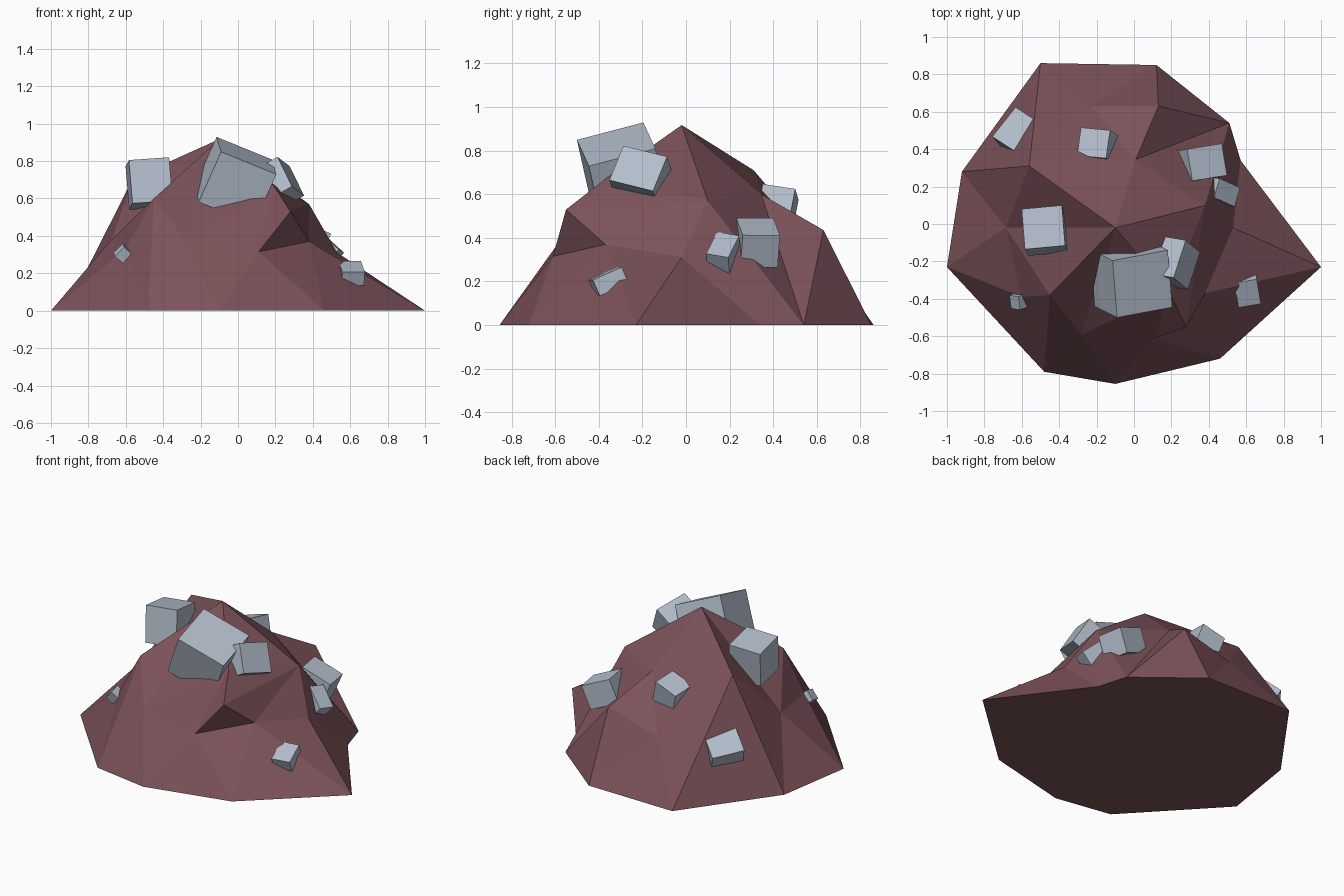
import bpy, bmesh
from mathutils import Vector
from mathutils.geometry import delaunay_2d_cdt

if "Cube" in bpy.data.objects:
    bpy.data.objects.remove(bpy.data.objects["Cube"])


def material(name, rgb):
    m = bpy.data.materials.new(name)
    m.diffuse_color = (*rgb, 1)
    m.use_nodes = True
    m.node_tree.nodes["Principled BSDF"].inputs["Base Color"].default_value = m.diffuse_color
    return m


def finish(bm, name, mat):
    bmesh.ops.recalc_face_normals(bm, faces=bm.faces[:])
    me = bpy.data.meshes.new(name)
    bm.to_mesh(me)
    bm.free()
    me.materials.append(mat)
    ob = bpy.data.objects.new(name, me)
    bpy.context.collection.objects.link(ob)


rock = material("rock", (0.2, 0.085, 0.1))
ore = material("ore", (0.45, 0.51, 0.6))

# mound: base outline (counter-clockwise) and facet corners above it
base = [(-1, -.23), (-.48, -.79), (-.1, -.855), (.46, -.72), (1, -.23),
        (.57, .34), (.51, .54), (.12, .85), (-.5, .86), (-.92, .28)]
peaks = [(-.1, -.02, .917), (.38, .1, .57), (.53, -.02, .31), (.38, -.37, .37),
         (.11, -.61, .315), (-.28, -.59, .37), (-.45, -.38, .6), (-.6, -.39, .33),
         (-.685, -.02, .37), (-.56, .31, .71), (-.23, .63, .335), (.13, .63, .436),
         (.01, .345, .6), (.19, -.37, .67)]
pts = [Vector((x, y, 0)) for x, y in base] + [Vector(p) for p in peaks]
n = len(base)
# ridges that must stay as edges
ridges = [(0, 1), (0, 13), (0, 6), (0, 9), (0, 12), (3, 4), (1, 3), (4, 13), (1, 13),
          (9, 10), (11, 12), (10, 11), (5, 6), (1, 2), (8, 9)]
edges = [(i, (i + 1) % n) for i in range(n)] + [(a + n, b + n) for a, b in ridges]
_, _, tris, orig, _, _ = delaunay_2d_cdt([p.xy for p in pts], edges, [], 1, 1e-5)
bm = bmesh.new()
vs = [bm.verts.new(p) for p in pts]
# overhanging ledge at the front replaces the flat patch inside this ring
ring = [n + i for i in (13, 4, 3, 1)]
for t in tris:
    ids = [orig[i][0] for i in t]
    if not set(ids) <= set(ring):
        bm.faces.new([vs[i] for i in ids])
ledge = bm.verts.new((.28, -.55, .53))
for a, b in zip(ring, ring[1:] + ring[:1]):
    bm.faces.new((vs[a], vs[b], ledge))
bm.faces.new(vs[:n][::-1])
finish(bm, "mound", rock)


# ore cubes: centre, two edge vectors, depth along the third
def block(name, centre, u, v, depth):
    c, u, v = Vector(centre), Vector(u), Vector(v)
    v = v - u * (v.dot(u) / u.dot(u))
    w = u.cross(v).normalized() * depth
    bm = bmesh.new()
    bmesh.ops.create_cube(bm, size=1)
    for p in bm.verts:
        a = p.co.copy()
        p.co = c + u * a.x + v * a.y + w * a.z
    finish(bm, name, ore)


block("ore_large", (-.015, -.29, .695), (.295, .055, -.12), (.025, -.305, -.08), .3)
block("ore_left", (-.475, -.035, .68), (.215, .02, .015), (.02, -.215, .034), .235)
block("ore_upper_right", (.205, -.205, .675), (.065, .2, -.05), (.08, -.055, -.16), .18)
block("ore_right", (.36, .325, .378), (.185, .03, -.08), (.03, -.17, 0), .16)
block("ore_right_small", (.455, .172, .32), (.11, -.05, -.1), (-.01, -.11, 0), .13)
block("ore_front_right", (.605, -.355, .2), (.12, .02, 0), (-.03, -.14, -.06), .08)
block("ore_tiny", (-.61, -.41, .3), (.055, .02, -.05), (.01, -.07, -.02), .07)
block("ore_back_left", (-.605, .47, .28), (-.115, .075, -.09), (.12, .16, -.03), .18)
block("ore_back", (-.195, .42, .54), (.155, -.015, .05), (-.015, -.15, .025), .15)
